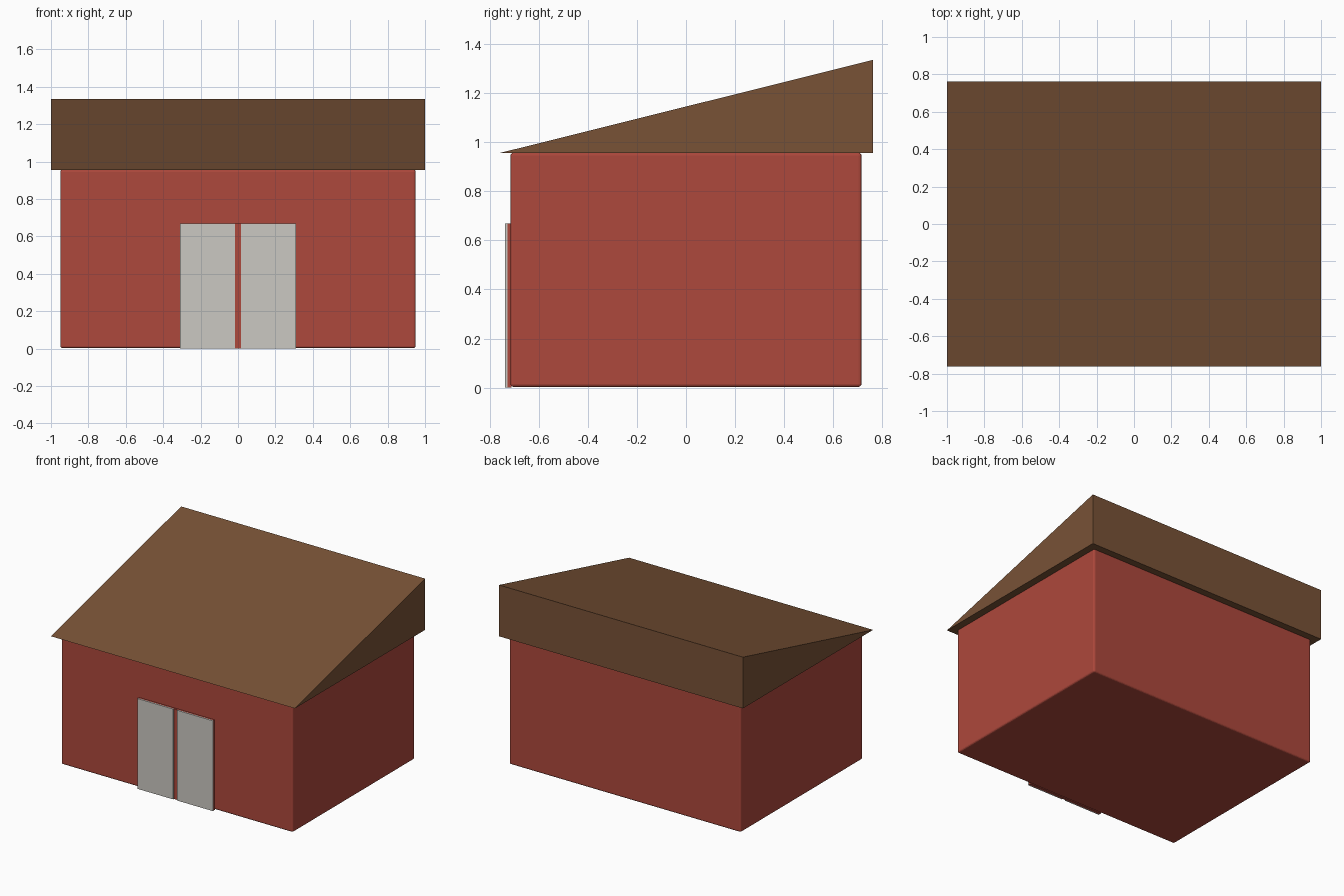
import bpy
import bmesh
from mathutils import Matrix, Vector

cube = bpy.data.objects.get("Cube")
if cube:
    bpy.data.objects.remove(cube, do_unlink=True)


def material(name, rgb):
    mat = bpy.data.materials.new(name)
    mat.use_nodes = True
    mat.diffuse_color = (*rgb, 1)
    mat.node_tree.nodes["Principled BSDF"].inputs["Base Color"].default_value = (*rgb, 1)
    return mat


def add_object(name, bm, mat):
    mesh = bpy.data.meshes.new(name)
    bmesh.ops.recalc_face_normals(bm, faces=bm.faces)
    bm.to_mesh(mesh)
    bm.free()
    mesh.materials.append(mat)
    obj = bpy.data.objects.new(name, mesh)
    bpy.context.collection.objects.link(obj)
    return obj


def box(name, low, high, mat):
    low, high = Vector(low), Vector(high)
    bm = bmesh.new()
    place = Matrix.Translation((low + high) / 2) @ Matrix.Diagonal((*(high - low), 1))
    bmesh.ops.create_cube(bm, size=1, matrix=place)
    return add_object(name, bm, mat)


red = material("barn red", (0.42, 0.065, 0.045))
brown = material("roof brown", (0.19, 0.085, 0.037))
grey = material("door grey", (0.60, 0.58, 0.54))

# Walls: one solid block with softened edges
walls = box("walls", (-0.95, -0.715, 0.003), (0.95, 0.715, 0.957), red)
bevel = walls.modifiers.new("soft edges", "BEVEL")
bevel.width = 0.012
bevel.segments = 3

# Roof: wedge profile rising to the back, extruded along x
bm = bmesh.new()
profile = [(-0.762, 0.955), (0.762, 0.955), (0.762, 1.335)]
face = bm.faces.new([bm.verts.new((-1, y, z)) for y, z in profile])
result = bmesh.ops.extrude_face_region(bm, geom=[face])
moved = [v for v in result["geom"] if isinstance(v, bmesh.types.BMVert)]
bmesh.ops.translate(bm, verts=moved, vec=(2, 0, 0))
add_object("roof", bm, brown)

# Doors: red backing board with two pale leaves on it
box("door_backing", (-0.308, -0.729, 0), (0.308, -0.71, 0.668), red)
for name, side in (("left_door", 1), ("right_door", -1)):
    inner, outer = sorted((side * 0.015, side * 0.31))
    box(name, (inner, -0.737, 0), (outer, -0.728, 0.669), grey)
